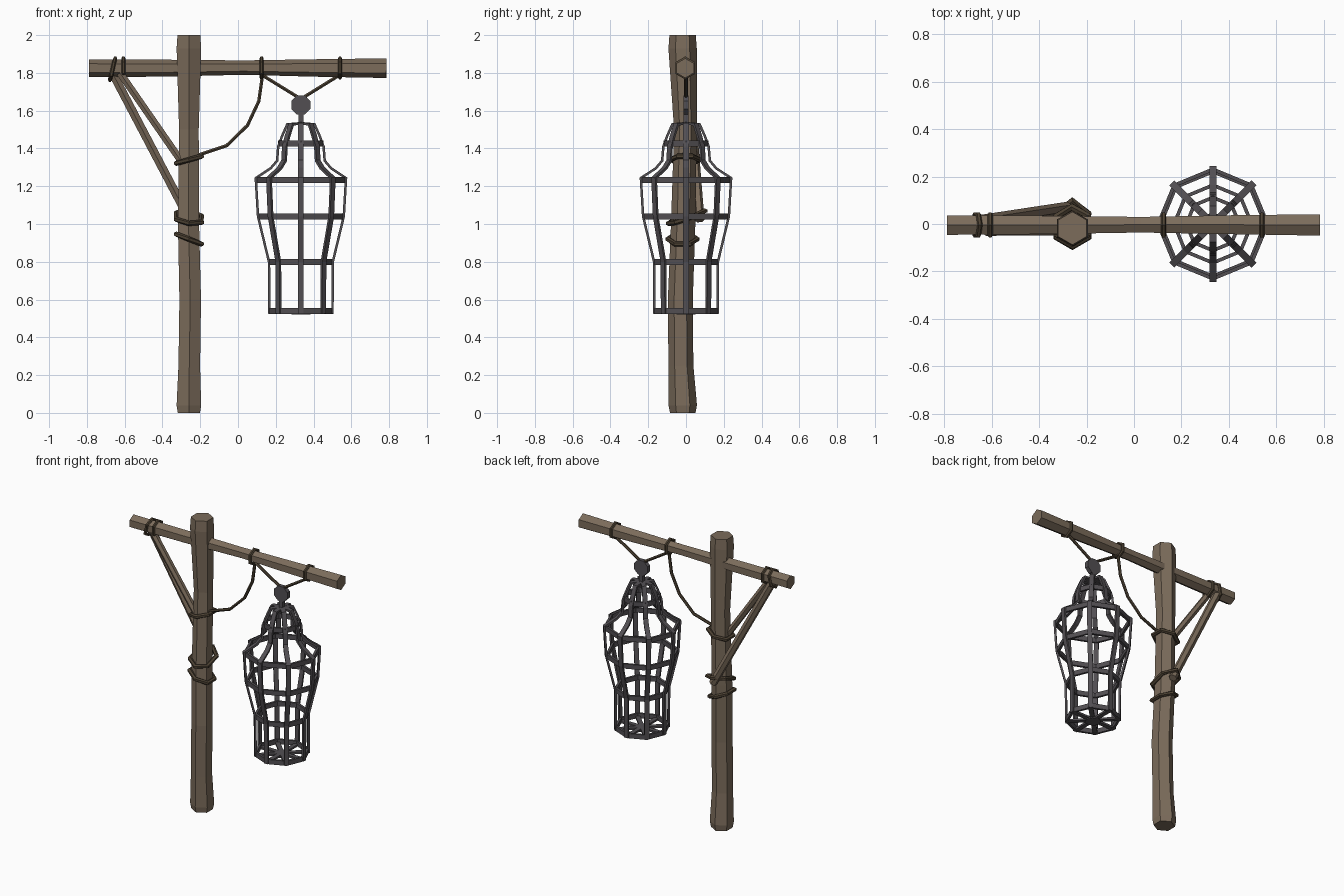
import bpy, bmesh, math
from mathutils import Vector

if "Cube" in bpy.data.objects:
    bpy.data.objects.remove(bpy.data.objects["Cube"])


def material(name, rgb):
    m = bpy.data.materials.new(name)
    m.diffuse_color = (*rgb, 1)
    m.use_nodes = True
    m.node_tree.nodes["Principled BSDF"].inputs["Base Color"].default_value = m.diffuse_color
    return m


WOOD = material("weathered wood", (0.20, 0.15, 0.105))
ROPE = material("dark rope", (0.075, 0.055, 0.034))
IRON = material("dark iron", (0.085, 0.078, 0.086))


def polygon(n, r, turn=0.0):
    return [(r * math.cos(turn + math.tau * i / n), r * math.sin(turn + math.tau * i / n)) for i in range(n)]


def rect(w, t):
    return [(w / 2, t / 2), (-w / 2, t / 2), (-w / 2, -t / 2), (w / 2, -t / 2)]


def sweep(bm, pts, section, ref, closed=False, scales=None):
    """Sweep a section (along ref, across ref) through points with mitred corners."""
    pts = [Vector(p) for p in pts]
    n = len(pts)
    rings = []
    for i, p in enumerate(pts):
        a = pts[i - 1] if (i or closed) else None
        b = pts[(i + 1) % n] if (i < n - 1 or closed) else None
        d1 = (p - a).normalized() if a else (b - p).normalized()
        d2 = (b - p).normalized() if b else d1
        t = (d1 + d2).normalized()
        miter = min(1.5, 1 / max(0.3, t.dot(d1)))
        u = Vector(ref)
        u = (u - t * u.dot(t)).normalized()
        v = t.cross(u)
        s = scales[i] if scales else 1
        rings.append([bm.verts.new(p + u * (c * s) + v * (d * s * miter)) for c, d in section])
    k = len(section)
    for i in range(n if closed else n - 1):
        r, q = rings[i], rings[(i + 1) % n]
        for j in range(k):
            bm.faces.new((r[j], r[(j + 1) % k], q[(j + 1) % k], q[j]))
    if not closed:
        bm.faces.new(rings[0][::-1])
        bm.faces.new(rings[-1])


def finish(bm, name, mat):
    bmesh.ops.recalc_face_normals(bm, faces=bm.faces)
    me = bpy.data.meshes.new(name)
    bm.to_mesh(me)
    bm.free()
    me.materials.append(mat)
    ob = bpy.data.objects.new(name, me)
    bpy.context.collection.objects.link(ob)
    return ob


def swept(name, mat, *args, **kw):
    bm = bmesh.new()
    sweep(bm, *args, **kw)
    return finish(bm, name, mat)


X, Y, Z = (1, 0, 0), (0, 1, 0), (0, 0, 1)

# Crooked six-sided post
post = [(-0.26, -0.017, 0), (-0.26, -0.017, 0.04), (-0.258, -0.027, 0.25), (-0.253, -0.03, 0.6),
        (-0.262, -0.015, 1.0), (-0.26, -0.003, 1.5), (-0.26, -0.018, 1.93), (-0.26, -0.018, 2.0)]
swept("post", WOOD, post, polygon(6, 0.075), Y, scales=[0.9, 1, 0.88, 0.88, 0.86, 0.8, 1, 0.93])

# Cross beam
beam = [(-0.79, -0.005, 1.825), (-0.4, -0.004, 1.825), (0.03, -0.003, 1.828),
        (0.4, -0.003, 1.826), (0.785, -0.004, 1.825)]
swept("cross_beam", WOOD, beam, polygon(6, 0.05), Z, scales=[0.94, 0.9, 0.76, 0.92, 1.04])

# Two diagonal braces: one lashed behind the post, one meeting its side
swept("long_brace", WOOD, [(-0.665, 0.01, 1.80), (-0.255, 0.072, 1.02)], polygon(6, 0.026), Y)
swept("short_brace", WOOD, [(-0.625, -0.028, 1.80), (-0.285, -0.025, 1.31)], polygon(6, 0.022), Y)


# Rope lashings around the post, tilted, the middle one stretched round the brace
def post_loop(name, z, cy, slope_x, slope_y=0.0, back=0.0):
    pts = []
    for x, y in polygon(6, 0.077, math.pi / 2):
        yy = y + (back if y > 0.07 else back * 0.6 if y > 0.02 else 0)
        pts.append((-0.26 + x, cy + yy, z + slope_x * x + slope_y * yy))
    swept(name, ROPE, pts, polygon(6, 0.014), Z, closed=True)


post_loop("upper_post_lashing", 1.34, -0.005, 0.28)
post_loop("middle_post_lashing", 1.03, -0.015, -0.12, 0.35, 0.035)
post_loop("lower_post_lashing", 0.92, -0.018, -0.40)


# Rope lashings around the beam
def beam_loop(name, x, tilt=0.0, drop=0.0):
    pts = [(x + tilt * z, -0.004 + y, 1.826 + z - (drop if z < 0 else 0))
           for z, y in polygon(6, 0.05)]
    swept(name, ROPE, pts, polygon(6, 0.011), X, closed=True)


beam_loop("brace_lashing_outer", -0.664, 0.28, 0.012)
beam_loop("brace_lashing_inner", -0.607)
beam_loop("hanging_lashing_inner", 0.125)
beam_loop("hanging_lashing_outer", 0.54)

# Hanging ropes
swept("sling_rope", ROPE, [(0.125, 0, 1.79), (0.333, 0, 1.662), (0.54, 0, 1.79)], polygon(6, 0.01), Y)
swept("slack_rope", ROPE, [(0.13, 0, 1.79), (0.11, 0, 1.65), (0.05, 0, 1.522), (-0.06, 0, 1.415),
                           (-0.21, -0.01, 1.365)], polygon(6, 0.01), Y)

# Hanger disc and stem of the cage
CX = 0.333
swept("hanger_disc", IRON, [(CX, -0.014, 1.63), (CX, 0.014, 1.63)], polygon(8, 0.055, math.pi / 8), Z)
swept("hanger_stem", IRON, [(CX, 0, 1.52), (CX, 0, 1.60)], rect(0.028, 0.028), Y)

# Eight bent cage bars, meeting at the top and under the floor
profile = [(0.0, 1.533), (0.072, 1.528), (0.10, 1.465), (0.12, 1.41), (0.126, 1.335), (0.16, 1.295),
           (0.239, 1.243), (0.227, 1.04), (0.169, 0.80), (0.167, 0.532), (0.0, 0.532)]
bm = bmesh.new()
for i in range(8):
    a = math.tau * i / 8
    c, s = math.cos(a), math.sin(a)
    sweep(bm, [(CX + r * c, r * s, z) for r, z in profile], rect(0.03, 0.013), (-s, c, 0))
finish(bm, "cage_bars", IRON)

# Octagonal hoops just inside the bars
bm = bmesh.new()
for r, z in [(0.112, 1.425), (0.231, 1.233), (0.221, 1.04), (0.164, 0.80), (0.164, 0.54)]:
    sweep(bm, [(CX + x, y, z) for x, y in polygon(8, r)], rect(0.032, 0.015), Z, closed=True)
finish(bm, "cage_hoops", IRON)

# Small hub under the floor spokes
swept("floor_hub", IRON, [(CX, 0, 0.52), (CX, 0, 0.535)], polygon(8, 0.05), X)
